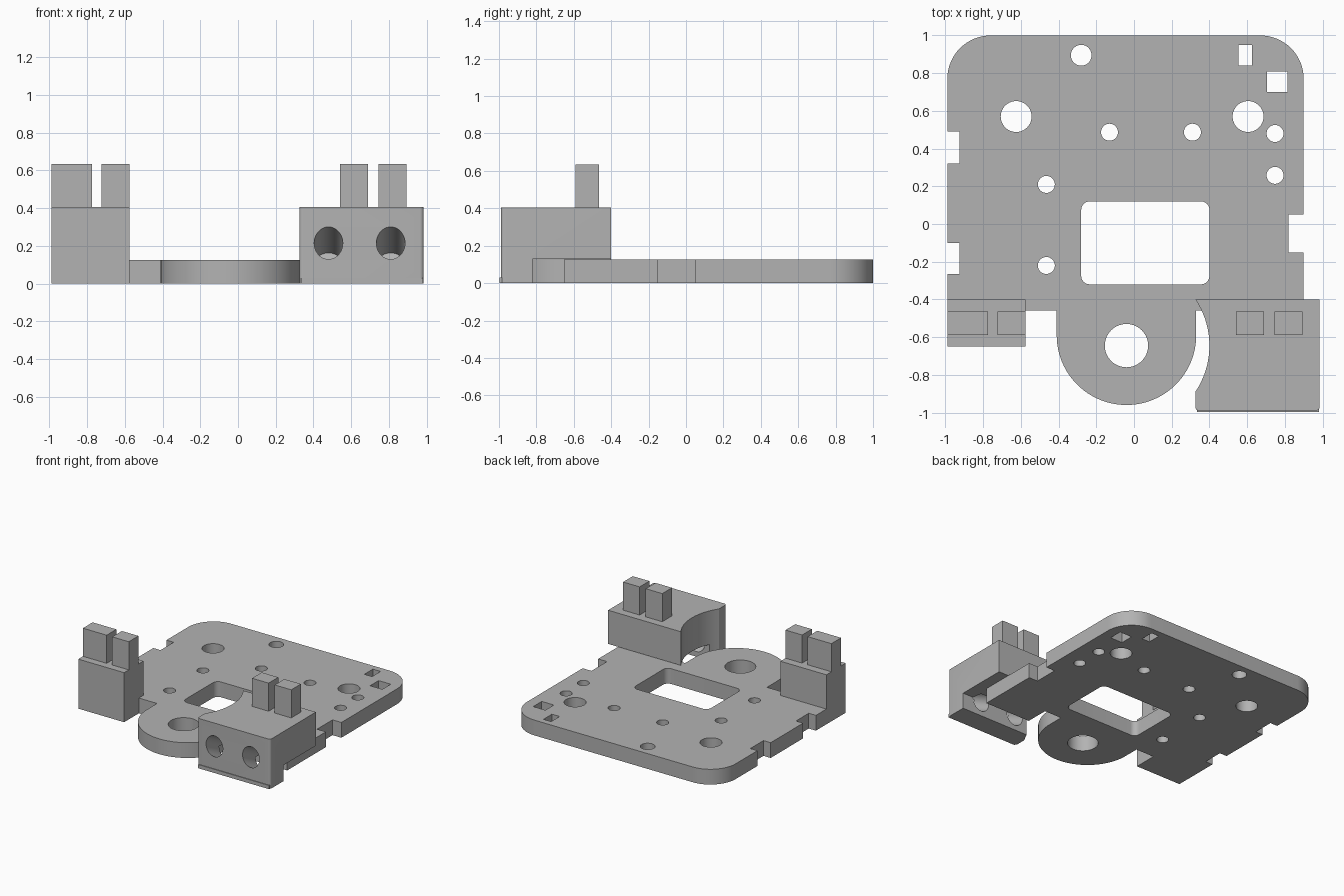
import bpy, bmesh
from math import radians, cos, sin
from mathutils import Vector

old = bpy.data.objects.get("Cube")
if old:
    bpy.data.objects.remove(old, do_unlink=True)

grey = bpy.data.materials.new("plain grey")
grey.use_nodes = True
colour = (0.45, 0.45, 0.45, 1)
grey.diffuse_color = colour
grey.node_tree.nodes["Principled BSDF"].inputs["Base Color"].default_value = colour


def arc(cx, cy, r, start, end, steps):
    angles = [radians(start + (end - start) * i / steps) for i in range(steps + 1)]
    return [(cx + r * cos(a), cy + r * sin(a)) for a in angles]


def circle(cx, cy, r, steps=40):
    return arc(cx, cy, r, 0, 360, steps)[:-1]


def rect(x0, x1, y0, y1):
    return [(x0, y0), (x1, y0), (x1, y1), (x0, y1)]


def round_rect(x0, x1, y0, y1, r):
    return (arc(x0 + r, y0 + r, r, 180, 270, 8) + arc(x1 - r, y0 + r, r, 270, 360, 8)
            + arc(x1 - r, y1 - r, r, 0, 90, 8) + arc(x0 + r, y1 - r, r, 90, 180, 8))


def prisms(name, outlines, z0, z1):
    """One object made of upright prisms with the given outlines."""
    bm = bmesh.new()
    for outline in outlines:
        face = bm.faces.new([bm.verts.new((x, y, z0)) for x, y in outline])
        top = bmesh.ops.extrude_face_region(bm, geom=[face])["geom"]
        bmesh.ops.translate(bm, vec=(0, 0, z1 - z0),
                            verts=[v for v in top if isinstance(v, bmesh.types.BMVert)])
    bmesh.ops.recalc_face_normals(bm, faces=bm.faces)
    mesh = bpy.data.meshes.new(name)
    bm.to_mesh(mesh)
    bm.free()
    mesh.materials.append(grey)
    obj = bpy.data.objects.new(name, mesh)
    bpy.context.collection.objects.link(obj)
    return obj


def cut(obj, cutter):
    """Subtract the cutter, then throw it away."""
    mod = obj.modifiers.new("cut", "BOOLEAN")
    mod.operation, mod.solver, mod.object = "DIFFERENCE", "EXACT", cutter
    bpy.context.view_layer.update()
    result = bpy.data.meshes.new_from_object(
        obj.evaluated_get(bpy.context.evaluated_depsgraph_get()))
    obj.modifiers.clear()
    obj.data = result
    bpy.data.objects.remove(cutter, do_unlink=True)


def smooth(obj):
    obj.data.shade_smooth()
    obj.data.set_sharp_from_angle(angle=radians(30))


THICK, TOP, PEG_TOP = 0.125, 0.405, 0.635
TAB_X = -0.04

# Base plate: rounded rear corners, edge notches, round front tab
outline = (arc(0.67, 0.77, 0.23, 0, 90, 16) + arc(-0.76, 0.77, 0.23, 90, 180, 16)
           + [(-0.99, 0.49), (-0.925, 0.49), (-0.925, 0.32), (-0.99, 0.32),
              (-0.99, -0.1), (-0.925, -0.1), (-0.925, -0.265), (-0.99, -0.265),
              (-0.99, -0.4), (-0.575, -0.4), (-0.575, -0.46), (TAB_X - 0.37, -0.46)]
           + arc(TAB_X, -0.59, 0.37, 180, 360, 48)
           + [(TAB_X + 0.37, -0.46), (0.485, -0.46), (0.485, -0.65), (0.9, -0.65),
              (0.9, -0.15), (0.82, -0.15), (0.82, 0.05), (0.9, 0.05)])
plate = prisms("base_plate", [outline], 0, THICK)

# Window, slots and round holes through the plate
holes = [circle(TAB_X, -0.645, 0.115), circle(-0.28, 0.895, 0.055),
         round_rect(-0.28, 0.4, -0.32, 0.12, 0.045),
         rect(0.555, 0.625, 0.84, 0.95), rect(0.705, 0.815, 0.7, 0.81)]
holes += [circle(x, 0.57, 0.082) for x in (-0.625, 0.605)]
holes += [circle(x, y, 0.045) for x, y in ((-0.13, 0.487), (0.31, 0.487), (0.748, 0.48),
                                           (0.748, 0.258), (-0.465, 0.21), (-0.465, -0.22))]
cut(plate, prisms("plate_cutter", holes, -0.1, 0.3))
smooth(plate)

# Plain block at the right front corner
prisms("right_block", [rect(-0.99, -0.575, -0.65, -0.4)], 0, TOP)

# Large block at the left front corner, with a front lip reaching the ground
r = 0.02
block_outline = ([(0.325, -0.4)] + arc(0.325 + r, -0.99 + r, r, 180, 270, 6)
                 + arc(0.985 - r, -0.99 + r, r, 270, 360, 6) + [(0.985, -0.4)])
block = prisms("left_block", [block_outline], 0, TOP)
cut(block, prisms("underside_cutter", [rect(0.2, 1.2, -0.82, -0.2)], -0.1, THICK + 0.005))
cut(block, prisms("hollow_cutter", [circle(TAB_X, -0.645, 0.44, 96)], -0.1, 0.6))

# Two screw holes sloping down from the front face to behind the lip
for x in (0.48, 0.81):
    drill = prisms("drill_cutter", [circle(0, 0, 0.076)], -0.1, 0.26)
    drill.location = (x, -0.99, 0.215)
    drill.rotation_mode = "QUATERNION"
    drill.rotation_quaternion = Vector((0, 0.87, -0.45)).to_track_quat("Z", "Y")
    cut(block, drill)
smooth(block)

# Thin foot strip along the lower front edge
prisms("front_foot_strip", [rect(0.335, 0.98, -0.996, -0.98)], 0, 0.03)

# Upright pegs on both blocks
for name, x0, x1 in (("right_outer_peg", -0.99, -0.775), ("right_inner_peg", -0.725, -0.575),
                     ("left_inner_peg", 0.54, 0.69), ("left_outer_peg", 0.745, 0.895)):
    prisms(name, [rect(x0, x1, -0.59, -0.465)], TOP, PEG_TOP)
